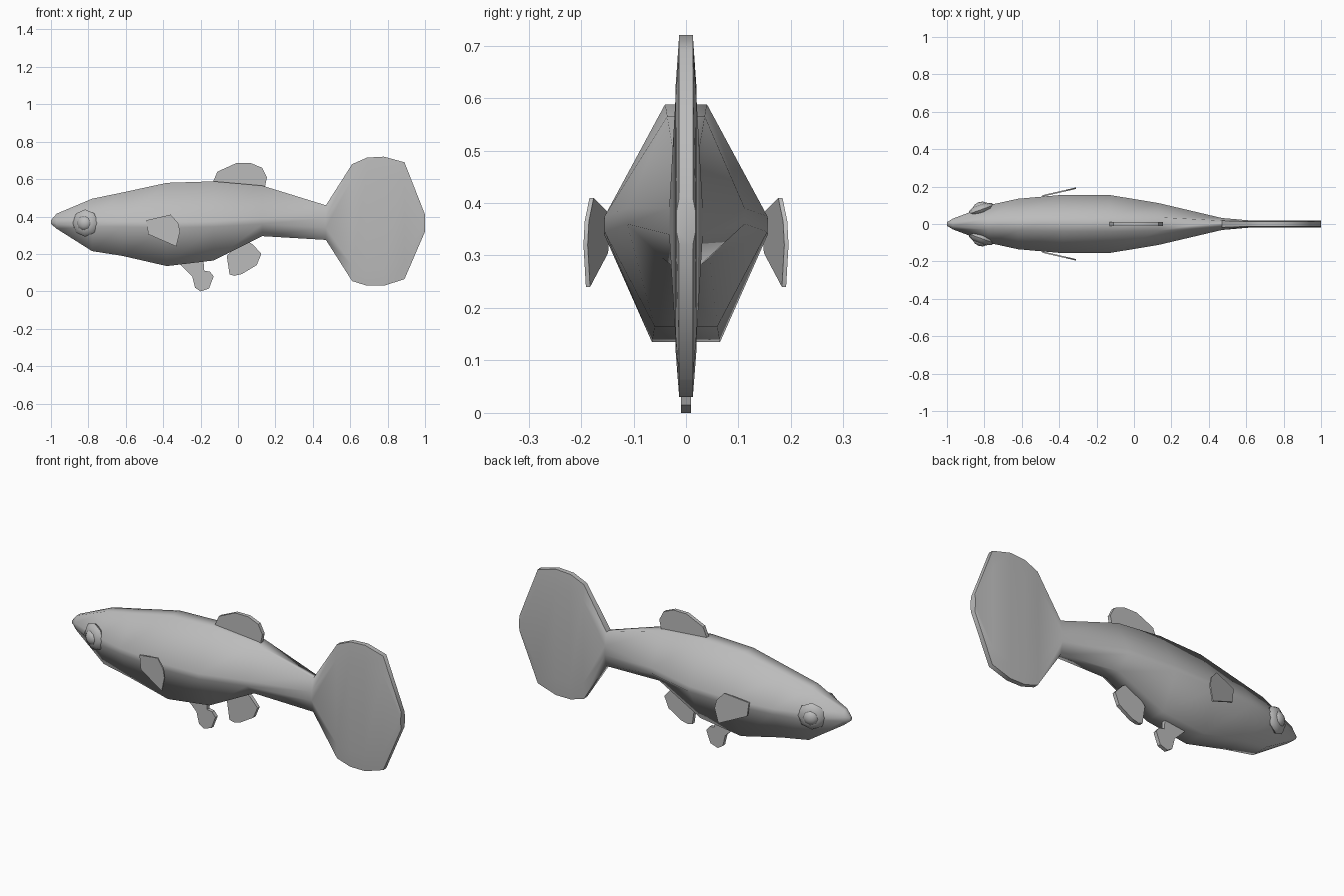
import bpy, bmesh, math
from mathutils import Matrix, Vector

if "Cube" in bpy.data.objects:
    bpy.data.objects.remove(bpy.data.objects["Cube"])

grey = bpy.data.materials.new("plain grey")
grey.diffuse_color = (0.5, 0.5, 0.5, 1)
grey.use_nodes = True
grey.node_tree.nodes["Principled BSDF"].inputs["Base Color"].default_value = grey.diffuse_color


def finish(name, bm, angle):
    bmesh.ops.recalc_face_normals(bm, faces=bm.faces)
    mesh = bpy.data.meshes.new(name)
    bm.to_mesh(mesh)
    bm.free()
    mesh.materials.append(grey)
    mesh.shade_smooth()
    mesh.set_sharp_from_angle(angle=math.radians(angle))
    obj = bpy.data.objects.new(name, mesh)
    bpy.context.collection.objects.link(obj)


def loft(name, stations):
    """Eight-sided rings: x, bottom, lower side, upper side, top, then half widths."""
    bm = bmesh.new()
    rings = []
    for x, bot, low, up, top, bw, hw, tw in stations:
        half = [(tw, top), (hw, up), (hw, low), (bw, bot)]
        pts = half + [(-y, z) for y, z in reversed(half)]
        rings.append([bm.verts.new((x, y, z)) for y, z in pts])
    for a, b in zip(rings, rings[1:]):
        for i in range(8):
            j = (i + 1) % 8
            bm.faces.new((a[i], a[j], b[j], b[i]))
    bm.faces.new(rings[0])
    bm.faces.new(rings[-1])
    finish(name, bm, 70)


def fin(name, outline, half, offset=lambda x: 0.0):
    """Thin plate from an x-z outline, placed sideways by offset(x)."""
    bm = bmesh.new()
    a = [bm.verts.new((x, offset(x) - half, z)) for x, z in outline]
    b = [bm.verts.new((x, offset(x) + half, z)) for x, z in outline]
    bm.faces.new(a)
    bm.faces.new(b)
    for i in range(len(a)):
        j = (i + 1) % len(a)
        bm.faces.new((a[i], a[j], b[j], b[i]))
    finish(name, bm, 30)


def dome(name, centre, normal, radius, depth):
    """Flattened low-poly sphere facing along normal."""
    bm = bmesh.new()
    rot = normal.to_track_quat('Z', 'Y').to_matrix().to_4x4()
    m = Matrix.Translation(centre) @ rot @ Matrix.Diagonal((radius, radius, depth, 1))
    bmesh.ops.create_uvsphere(bm, u_segments=8, v_segments=6, radius=1, matrix=m)
    finish(name, bm, 60)


# Body running into the fan tail
loft("body_and_tail", [
    (-1.00, .360, .365, .375, .380, .005, .010, .005),
    (-0.97, .335, .360, .380, .415, .015, .028, .012),
    (-0.78, .215, .345, .380, .495, .050, .100, .030),
    (-0.62, .190, .345, .375, .528, .060, .135, .035),
    (-0.38, .135, .340, .370, .580, .065, .156, .040),
    (-0.13, .165, .345, .375, .588, .060, .155, .040),
    (0.13, .295, .360, .390, .565, .045, .112, .036),
    (0.47, .275, .340, .390, .460, .020, .032, .018),
    (0.61, .055, .140, .600, .680, .013, .020, .013),
    (0.69, .030, .120, .620, .715, .013, .020, .013),
    (0.78, .030, .120, .620, .720, .013, .020, .013),
    (0.89, .065, .150, .600, .690, .013, .020, .013),
    (1.00, .320, .345, .385, .410, .013, .018, .013),
])

# Fins on the centre line
fin("dorsal_fin", [(-.14, .57), (-.11, .64), (-.01, .685), (.07, .685), (.13, .66),
                   (.155, .61), (.14, .54)], .01)
fin("anal_fin", [(-.06, .19), (-.045, .09), (-.02, .083), (.02, .092), (.10, .14),
                 (.125, .20), (.08, .25), (.03, .28)], .01)
fin("pelvic_fin", [(-.32, .155), (-.245, .08), (-.23, .02), (-.20, 0), (-.155, .015),
                   (-.13, .08), (-.15, .105), (-.18, .11), (-.185, .17)], .01)

# Paired side fins and eyes
for side, s in (("left", 1), ("right", -1)):
    fin(side + "_side_fin", [(-.49, .38), (-.36, .41), (-.32, .365), (-.31, .32),
                             (-.33, .24), (-.48, .305)], .004,
        lambda x: s * (.15 + .23 * (x + .49)))
    out = Vector((-.34, s * .94, 0)).normalized()
    centre = Vector((-.817, s * .077, .365))
    dome(side + "_eye_socket", centre, out, .073, .030)
    dome(side + "_eyeball", centre + out * .012, out, .043, .030)
